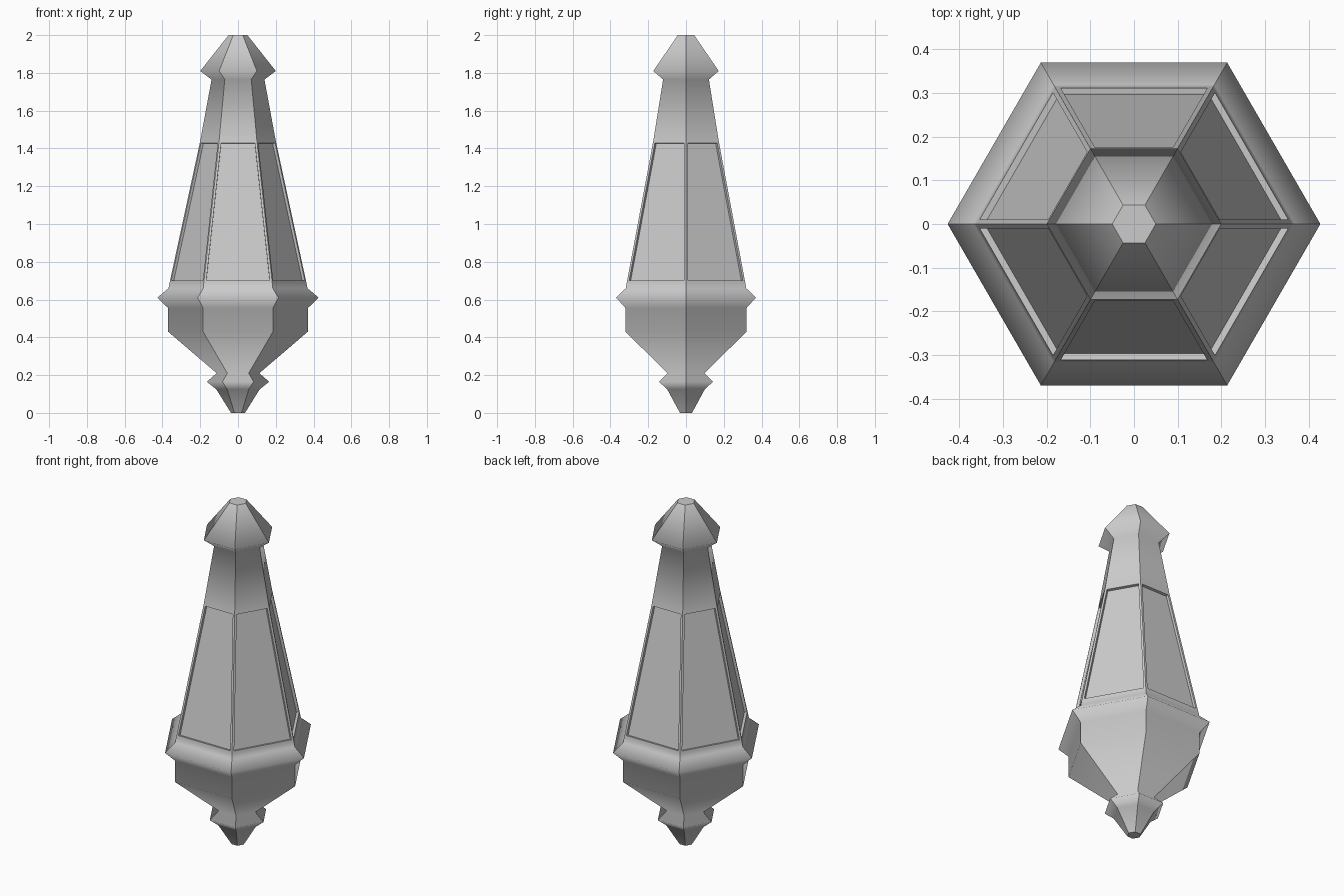
import bpy, bmesh
from math import cos, sin, pi

if "Cube" in bpy.data.objects:
    bpy.data.objects.remove(bpy.data.objects["Cube"])

SIDES = 6
# (corner radius, height) from the foot to the tip
PROFILE = [(0.037, 0.0), (0.115, 0.125), (0.165, 0.165), (0.113, 0.21),
           (0.37, 0.43), (0.37, 0.555), (0.427, 0.61), (0.368, 0.66),
           (0.362, 0.69), (0.2, 1.44), (0.14, 1.765), (0.2, 1.81), (0.05, 2.0)]
PANEL_RING = 8

bm = bmesh.new()

# Hexagonal lantern body
rings = [[bm.verts.new((r * cos(2 * pi * i / SIDES), r * sin(2 * pi * i / SIDES), z))
          for i in range(SIDES)] for r, z in PROFILE]
panels = []
for k in range(len(rings) - 1):
    for i in range(SIDES):
        j = (i + 1) % SIDES
        f = bm.faces.new((rings[k][i], rings[k][j], rings[k + 1][j], rings[k + 1][i]))
        if k == PANEL_RING:
            panels.append(f)
caps = [bm.faces.new(rings[0][::-1]), bm.faces.new(rings[-1])]
bm.normal_update()

# Recessed panes
bmesh.ops.inset_individual(bm, faces=panels, thickness=0.012, use_even_offset=True)
hard = {e for f in panels + caps for e in f.edges}
bmesh.ops.inset_individual(bm, faces=panels, thickness=0.0004, depth=-0.015,
                           use_even_offset=True)
hard |= {e for f in panels for v in f.verts for e in v.link_edges}
bm.normal_update()

# Crisp corners and recesses, soft horizontal mouldings
for f in bm.faces:
    f.smooth = True
for e in bm.edges:
    upright = abs(e.verts[0].co.z - e.verts[1].co.z) > 0.001
    in_pane = any(f in panels for f in e.link_faces)
    if upright or in_pane or e in hard:
        e.smooth = False
for f in panels:
    for e in f.edges:
        for g in e.link_faces:
            for edge in g.edges:
                edge.smooth = False

mesh = bpy.data.meshes.new("lantern_body")
bm.to_mesh(mesh)
bm.free()
body = bpy.data.objects.new("lantern_body", mesh)
bpy.context.collection.objects.link(body)
